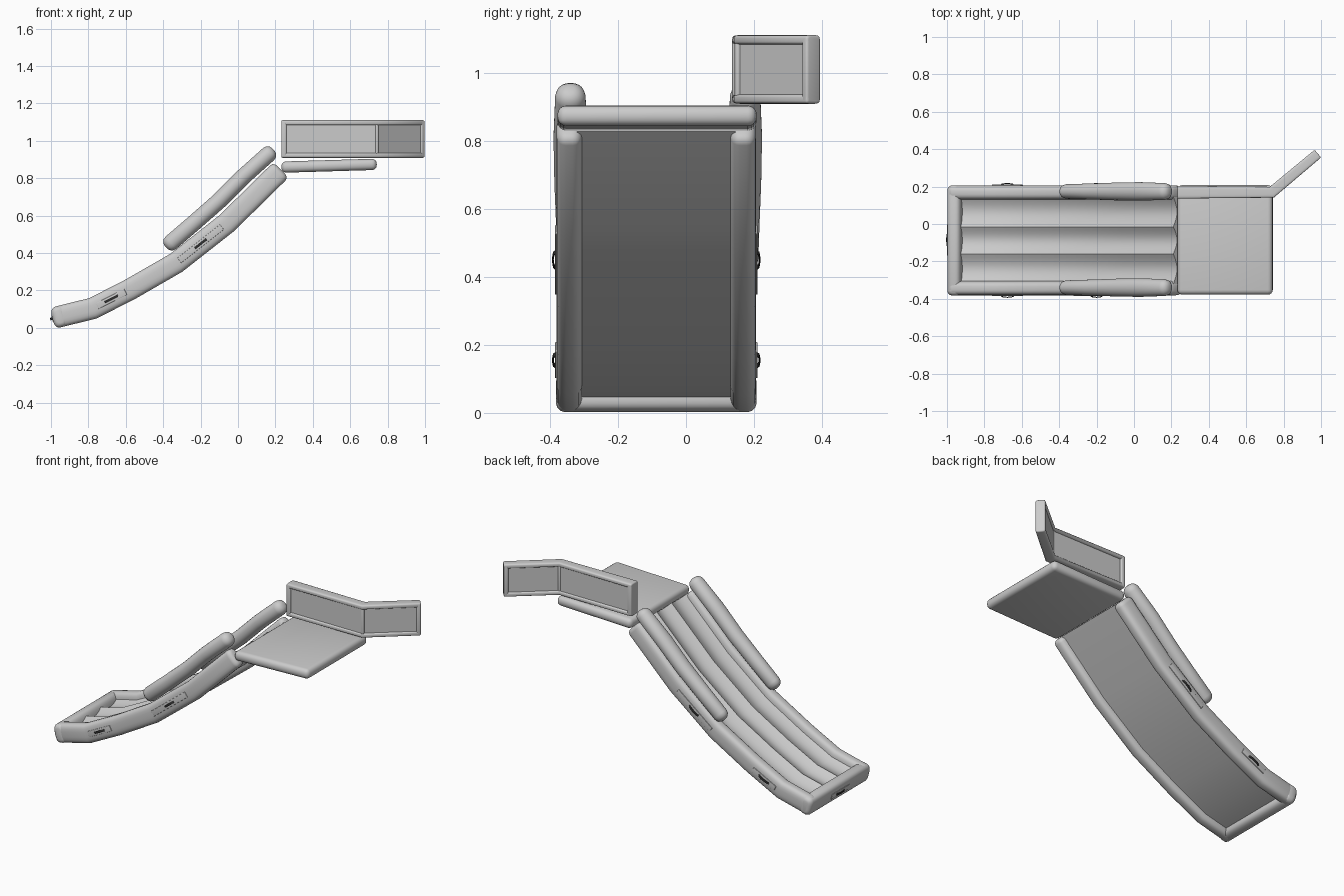
import bpy, bmesh, math
from mathutils import Vector as V, Matrix

if "Cube" in bpy.data.objects:
    bpy.data.objects.remove(bpy.data.objects["Cube"])

Y_RAILS = (-0.343, 0.168)
SLIDE = [(-0.985, 0.053), (-0.775, 0.105), (-0.575, 0.207), (-0.33, 0.348), (-0.06, 0.56), (0.23, 0.845)]


def finish(name, bm, angle=40, mat=None):
    bmesh.ops.recalc_face_normals(bm, faces=bm.faces)
    me = bpy.data.meshes.new(name)
    bm.to_mesh(me)
    bm.free()
    ob = bpy.data.objects.new(name, me)
    bpy.context.collection.objects.link(ob)
    if mat:
        me.materials.append(mat)
    bpy.ops.object.select_all(action='DESELECT')
    ob.select_set(True)
    bpy.context.view_layer.objects.active = ob
    bpy.ops.object.shade_smooth_by_angle(angle=math.radians(angle))
    return ob


def loft(bm, rings):
    vs = [[bm.verts.new(p) for p in r] for r in rings]
    n = len(vs[0])
    for a, b in zip(vs, vs[1:]):
        for i in range(n):
            bm.faces.new((a[i], a[(i + 1) % n], b[(i + 1) % n], b[i]))
    bm.faces.new(vs[0])
    bm.faces.new(vs[-1])


def tangents(pts):
    last = len(pts) - 1
    out = []
    for i in range(len(pts)):
        a = (pts[i] - pts[max(i - 1, 0)]).normalized()
        b = (pts[min(i + 1, last)] - pts[i]).normalized()
        out.append((a + b).normalized())
    return out


def sweep(name, path, widths, h, up, cap, power=3.0, mat=None, n=24):
    """Soft tube along a path, with rounded ends."""
    pts = [V(p) for p in path]
    if not isinstance(widths, (list, tuple)):
        widths = [widths] * len(pts)
    tan = tangents(pts)

    def ring(c, t, w, h):
        u = (V(up) - t * V(up).dot(t)).normalized()
        s = t.cross(u)
        r = []
        for k in range(n):
            a = 2 * math.pi * (k + 0.5) / n
            ca, sa = math.cos(a), math.sin(a)
            x = math.copysign(abs(ca) ** (2 / power), ca) * w / 2
            z = math.copysign(abs(sa) ** (2 / power), sa) * h / 2
            r.append(c + s * x + u * z)
        return r
    rings = []
    steps = [math.radians(d) for d in (84, 60, 30, 0)]

    def end(c, t, w):
        return [ring(c + t * cap * (math.sin(a) - 1), t, w - 2 * cap * (1 - math.cos(a)),
                     h - 2 * cap * (1 - math.cos(a))) for a in steps]
    rings += [list(r) for r in end_start(end, ring, pts[0], tan[0], widths[0], h, cap, steps)]
    for p, t, w in list(zip(pts, tan, widths))[1:-1]:
        rings.append(ring(p, t, w, h))
    rings += reversed(end(pts[-1], tan[-1], widths[-1]))
    bm = bmesh.new()
    loft(bm, rings)
    return finish(name, bm, 40, mat)


def end_start(end, ring, c, t, w, h, cap, steps):
    return [ring(c + t * cap * (1 - math.sin(a)), t, w - 2 * cap * (1 - math.cos(a)),
                 h - 2 * cap * (1 - math.cos(a))) for a in steps]


def box(name, centre, size, rot=Matrix(), bevel=0.0, mat=None):
    bm = bmesh.new()
    bmesh.ops.create_cube(bm, size=1)
    bmesh.ops.scale(bm, vec=size, verts=bm.verts)
    if bevel:
        bmesh.ops.bevel(bm, geom=bm.edges[:], offset=bevel, segments=4, profile=0.5, affect='EDGES')
    bmesh.ops.transform(bm, matrix=Matrix.Translation(centre) @ rot.to_4x4(), verts=bm.verts)
    return finish(name, bm, 40, mat)


# Side rails and the cross tube at the foot
for side, y in zip(("front", "back"), Y_RAILS):
    sweep(side + "_rail", [(x, y, z) for x, z in SLIDE], 0.077, 0.116, (0, 0, 1), 0.025)
sweep("foot_tube", [(-0.955, -0.382, 0.06), (-0.955, 0.207, 0.06)], 0.078, 0.114, (-0.24, 0, 0.97), 0.025)

# Slide bed: three shallow channels between ridges
bm = bmesh.new()
pts = [V((x, 0, z)) for x, z in [(-0.95, 0.063)] + SLIDE[1:]]
edges = [-0.32, -0.16, -0.015, 0.145]
section = [(0.145, -0.025), (-0.32, -0.025)]
for a, b in zip(edges, edges[1:]):
    for k in range(8):
        f = k / 8
        section.append((a + (b - a) * f, 0.028 - 0.028 * math.sin(math.pi * f)))
section.append((0.145, 0.028))
rings = []
for p, t in zip(pts, tangents(pts)):
    nrm = V((-t.z, 0, t.x))
    rings.append([p + nrm * o + V((0, y, 0)) for y, o in section])
loft(bm, rings)
finish("slide_bed", bm)

# Hand bolsters above the rails
BOLSTER = [(-0.386, 0.432), (-0.24, 0.557), (-0.1, 0.68), (0.03, 0.81), (0.19, 0.953)]
for side, y in zip(("front", "back"), (-0.34, 0.174)):
    sweep(side + "_bolster", [(x, y, z) for x, z in BOLSTER], [0.078, 0.085, 0.095, 0.1, 0.09],
          0.088, (0, 0, 1), 0.036, 2.1)

# Landing platform, slightly tilted
box("platform", (0.487, -0.085, 0.867), (0.51, 0.586, 0.06), Matrix.Rotation(-0.03, 3, 'Y'), 0.026)

# Guard wall: straight part and angled wing, framed panels
WALL = [(0.232, 0.17), (0.737, 0.17), (0.983, 0.376)]
for name, z in (("wall_bottom_tube", 0.923), ("wall_top_tube", 1.097)):
    sweep(name, [(x, y, z) for x, y in WALL], [0.068, 0.062, 0.054], 0.028, (0, 0, 1), 0.008, 4)
wing = (V(WALL[2]) - V(WALL[1])).normalized()
ang = math.atan2(wing.y, wing.x)
mid = (WALL[1][0] + WALL[2][0]) / 2, (WALL[1][1] + WALL[2][1]) / 2
turn = Matrix.Rotation(ang, 3, 'Z')
box("wall_post", (0.246, 0.17, 1.01), (0.028, 0.068, 0.195), bevel=0.008)
box("corner_post", (0.737, 0.17, 1.01), (0.018, 0.054, 0.18), Matrix.Rotation(ang / 2, 3, 'Z'), 0.006)
box("wing_post", (0.983 - wing.x * 0.013, 0.376 - wing.y * 0.013, 1.01), (0.026, 0.054, 0.195), turn, 0.008)
box("wall_panel", (0.487, 0.17, 1.01), (0.50, 0.046, 0.17))
box("wing_panel", (*mid, 1.01), (0.31, 0.038, 0.17), turn)

# Strap handles on backing patches
dark = bpy.data.materials.new("dark_strap")
dark.diffuse_color = (0.03, 0.03, 0.03, 1)
dark.use_nodes = True
dark.node_tree.nodes["Principled BSDF"].inputs["Base Color"].default_value = dark.diffuse_color


def handle(name, centre, along, out, length):
    c, a, o = V(centre), V(along).normalized(), V(out)
    rot = Matrix((a, o.cross(a), o)).transposed()
    box(name + "_patch", c, (length, 0.034, 0.008), rot, 0.002)
    arch = [(-0.04, 0.0), (-0.03, 0.008), (0, 0.011), (0.03, 0.008), (0.04, 0.0)]
    sweep(name + "_strap", [c + a * s + o * d for s, d in arch], 0.014, 0.005, out, 0.001, 4, dark, 8)


for side, y, o in (("front", -0.381, -1), ("back", 0.206, 1)):
    handle(side + "_upper_handle", (-0.2, y, 0.45), (0.27, 0, 0.212), (0, o, 0), 0.29)
    handle(side + "_lower_handle", (-0.677, y, 0.155), (0.2, 0, 0.102), (0, o, 0), 0.17)
handle("foot_handle", (-0.991, -0.085, 0.05), (0, 1, 0), (-0.97, 0, -0.24), 0.17)
